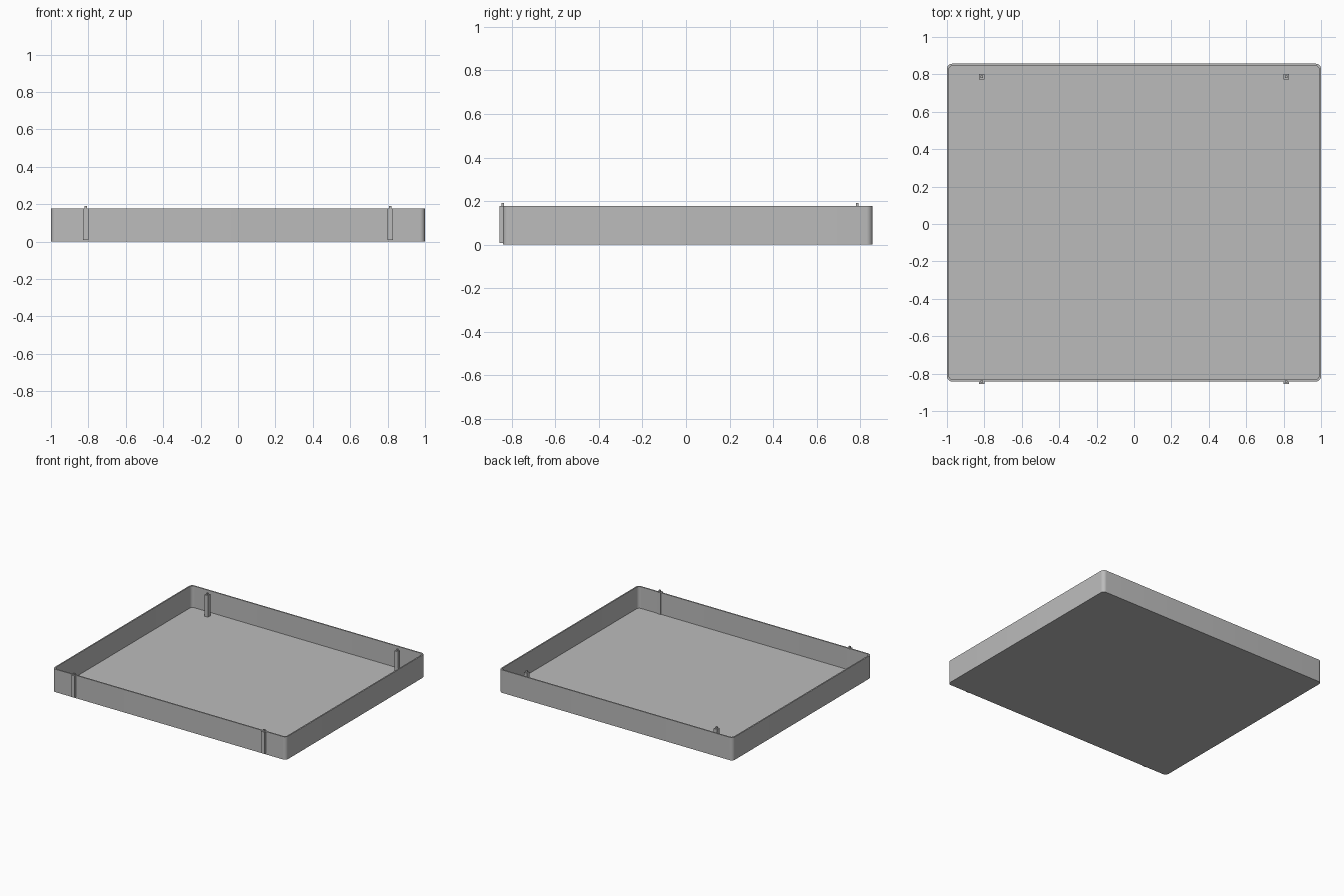
import bpy, bmesh, math

old = bpy.data.objects.get("Cube")
if old:
    bpy.data.objects.remove(old, do_unlink=True)

grey = bpy.data.materials.new("plain_grey")
grey.use_nodes = True
colour = (0.5, 0.5, 0.5, 1)
grey.diffuse_color = colour
grey.node_tree.nodes["Principled BSDF"].inputs["Base Color"].default_value = colour

FRONT, BACK, HALF_X = -0.842, 0.857, 1.0
HEIGHT, WALL, FLOOR = 0.177, 0.01, 0.01


def rounded_outline(inset, radius, steps=8):
    """Counter-clockwise rounded rectangle, starting at the back left corner."""
    points = []
    x, y0, y1 = HALF_X - inset - radius, FRONT + inset + radius, BACK - inset - radius
    corners = ((x, y1), (-x, y1), (-x, y0), (x, y0))
    for i, (cx, cy) in enumerate(corners):
        for s in range(steps + 1):
            a = math.pi / 2 * (i + s / steps)
            points.append((cx + radius * math.cos(a), cy + radius * math.sin(a)))
    return points


def finish(bm, name):
    bmesh.ops.recalc_face_normals(bm, faces=bm.faces[:])
    mesh = bpy.data.meshes.new(name)
    bm.to_mesh(mesh)
    bm.free()
    mesh.materials.append(grey)
    obj = bpy.data.objects.new(name, mesh)
    bpy.context.collection.objects.link(obj)
    return obj


# Open tray: outer wall, rim, inner wall and floor
bm = bmesh.new()
outer, inner = rounded_outline(0, 0.028), rounded_outline(WALL, 0.024)
levels = ((outer, 0), (outer, HEIGHT), (inner, HEIGHT), (inner, FLOOR))
rings = [[bm.verts.new((x, y, z)) for x, y in line] for line, z in levels]
for a, b in zip(rings, rings[1:]):
    for i in range(len(a)):
        j = (i + 1) % len(a)
        bm.faces.new((a[i], a[j], b[j], b[i]))
bm.faces.new(rings[0])
bm.faces.new(rings[-1])
tray = finish(bm, "tray")
bpy.ops.object.select_all(action="DESELECT")
tray.select_set(True)
bpy.context.view_layer.objects.active = tray
bpy.ops.object.shade_smooth_by_angle(angle=math.radians(35))


def box(name, x, y, width, bottom, top):
    bm = bmesh.new()
    bmesh.ops.create_cube(bm, size=1)
    bmesh.ops.scale(bm, vec=(width, width, top - bottom), verts=bm.verts)
    bmesh.ops.translate(bm, vec=(x, y, (top + bottom) / 2), verts=bm.verts)
    return finish(bm, name)


# Four corner posts, each with a small locating pin on top
for row, y in (("front", -0.842), ("back", 0.787)):
    for side, x in (("left", 0.813), ("right", -0.813)):
        box(f"{row}_{side}_post", x, y, 0.029, 0.008, HEIGHT)
        box(f"{row}_{side}_pin", x, y, 0.013, HEIGHT - 0.01, 0.19)
